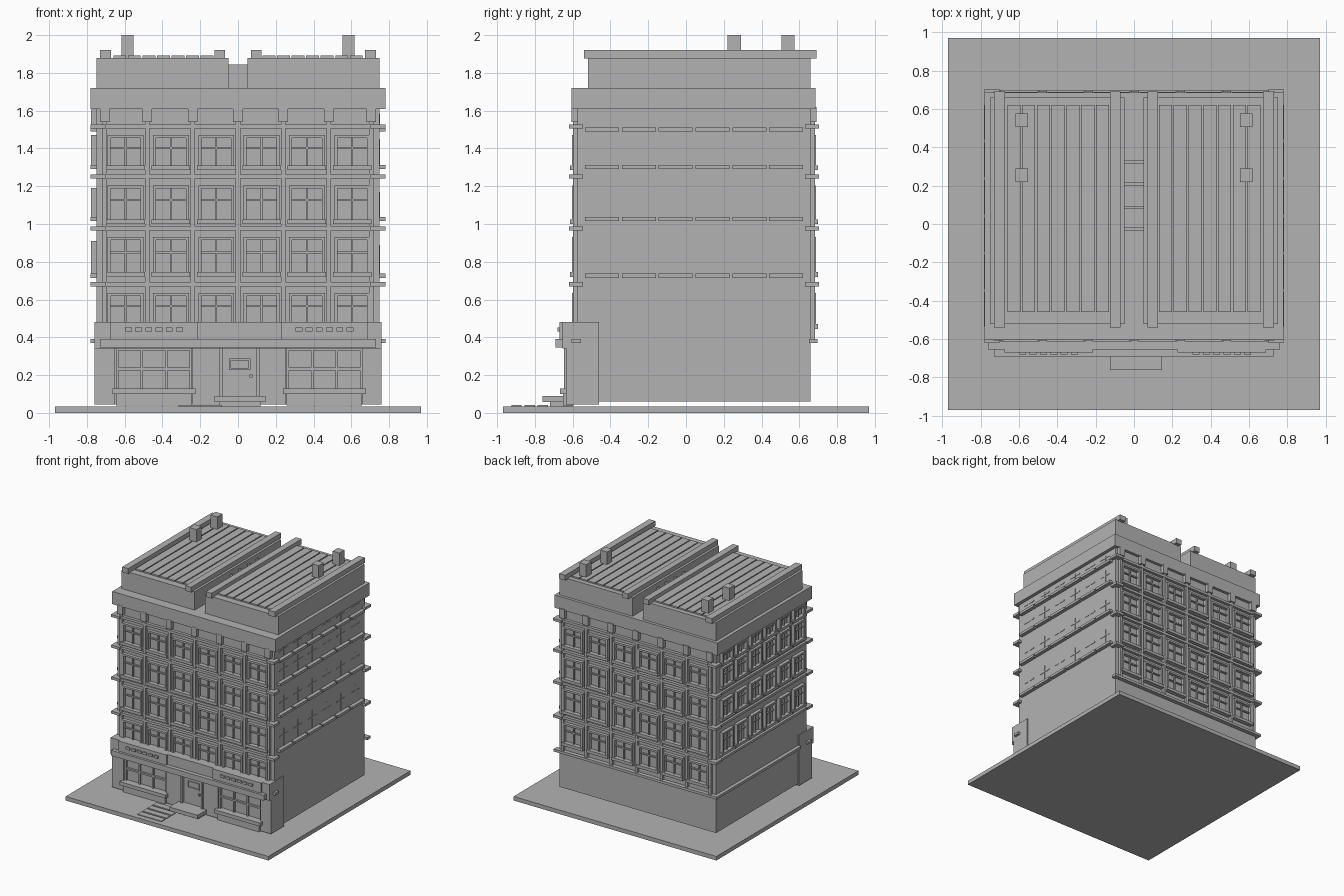
import bpy, bmesh
from mathutils import Vector

cube = bpy.data.objects.get("Cube")
if cube:
    bpy.data.objects.remove(cube, do_unlink=True)

grey = bpy.data.materials.new("plain grey")
grey.use_nodes = True
grey.diffuse_color = (0.45, 0.45, 0.45, 1)
grey.node_tree.nodes["Principled BSDF"].inputs["Base Color"].default_value = (0.45, 0.45, 0.45, 1)

parts = {}


def box(name, x, y, z):
    """Add an axis-aligned box, given by three (low, high) ranges, to a part."""
    bm = parts.setdefault(name, bmesh.new())
    verts = bmesh.ops.create_cube(bm, size=1)["verts"]
    for v in verts:
        v.co = Vector([(a + b) / 2 + c * abs(b - a) for (a, b), c in zip((x, y, z), v.co)])


FRONT, BACK, LEFT, RIGHT = -0.575, 0.66, 0.75, -0.75


def wall_box(side, name, u, depth, z):
    """Box on a wall: u runs along the wall, depth goes outward."""
    name = side + "_" + name
    face, sign = {"front": (FRONT, -1), "back": (BACK, 1),
                  "left": (LEFT, 1), "right": (RIGHT, -1)}[side]
    out = sorted(face + sign * d for d in depth)
    if side in ("front", "back"):
        box(name, u, out, z)
    else:
        box(name, out, u, z)


def window(side, c, w, z0, z1, out=0.028):
    """Framed window with crossed glazing bars."""
    t = 0.016
    h = w / 2
    for a, b in ((c - h, c - h + t), (c + h - t, c + h)):
        wall_box(side, "window_frames", (a, b), (-0.01, out), (z0, z1))
    wall_box(side, "window_frames", (c - h, c + h), (-0.01, out), (z1 - t, z1))
    glazing(side, c, w - 2 * t, z0, z1 - t, out * 0.5)


def glazing(side, c, w, z0, z1, out):
    m = (z0 + z1) / 2 + 0.02
    wall_box(side, "glazing_bars", (c - 0.005, c + 0.005), (-0.01, out), (z0, z1))
    wall_box(side, "glazing_bars", (c - w / 2, c + w / 2), (-0.01, out), (m - 0.005, m + 0.005))


# Ground slab and main body
box("ground_slab", (-0.97, 0.97), (-0.97, 0.97), (0, 0.035))
box("main_body", (RIGHT, LEFT), (FRONT, BACK), (0.06, 1.65))
box("cornice", (-0.78, 0.78), (-0.605, 0.685), (1.61, 1.72))

# Front and back walls: windows, pilasters, floor bands, brackets
floor_bands = (0.67, 0.965, 1.24, 1.505)
sills = (0.445, 0.72, 1.0, 1.285)
for side in ("front", "back"):
    for sill, band in zip(sills, floor_bands):
        for i in range(6):
            c = (i - 2.5) * 0.24 + 0.005
            window(side, c, 0.19, sill + 0.025, band - 0.035)
            wall_box(side, "window_sills", (c - 0.102, c + 0.102), (-0.01, 0.038), (sill, sill + 0.025))
        wall_box(side, "floor_bands", (-0.745, 0.745), (-0.01, 0.025), (band, band + 0.022))
        for s in (-1, 1):
            wall_box(side, "band_ends", sorted((s * 0.7, s * 0.78)), (-0.03, 0.045), (band, band + 0.022))
    for i in range(-3, 4):
        x = i * 0.24 * (0.98 if abs(i) == 3 else 1)
        low = 0.38
        wall_box(side, "pilasters", (x - 0.012, x + 0.012), (-0.01, 0.022), (low, 1.62))
        wall_box(side, "brackets", (x - 0.026, x + 0.026), (-0.01, 0.032), (1.54, 1.62))
wall_box("back", "base_band", (-0.78, 0.78), (-0.01, 0.035), (0.37, 0.392))

# Side walls: full windows on one side, sunken crosses on the other
for sill, top in ((0.715, 0.91), (1.015, 1.19), (1.29, 1.47), (1.49, 1.605)):
    for i in range(6):
        c = -0.445 + i * 0.195
        for side in ("left", "right"):
            wall_box(side, "window_sills", (c - 0.09, c + 0.09), (-0.01, 0.032), (sill, sill + 0.022))
        window("right", c, 0.15, sill + 0.022, top)
        glazing("left", c, 0.12, sill + 0.022, top - 0.02, 0.003)
for z in floor_bands[:3]:
    wall_box("right", "floor_bands", (FRONT, BACK), (-0.01, 0.02), (z, z + 0.02))
wall_box("right", "base_band", (-0.46, BACK), (-0.01, 0.03), (0.37, 0.392))

# Attic halves, roof beams, slats and chimneys, mirrored
for s in (-1, 1):
    def mirrored(a, b):
        return sorted((s * a, s * b))
    box("attic", mirrored(0.05, 0.75), (-0.52, 0.66), (1.70, 1.88))
    for a, b in ((0.07, 0.125), (0.672, 0.73)):
        box("roof_beams", mirrored(a, b), (-0.54, 0.69), (1.875, 1.92))
    for i in range(7):
        a = 0.13 + i * 0.077
        box("roof_slats", mirrored(a, a + 0.068), (-0.46, 0.62), (1.875, 1.892))
    for y in (0.22, 0.505):
        box("chimneys", mirrored(0.552, 0.617), (y, y + 0.07), (1.875, 2.0))

# Thin cross walls in the roof gap
for y in (-0.035, 0.078, 0.2, 0.315):
    box("roof_gap_walls", (-0.052, 0.052), (y, y + 0.016), (1.70, 1.845))

# Shop front block with openings between piers
PIER, GLASS = -0.635, -0.605
box("shop_core", (-0.76, 0.76), (GLASS, -0.46), (0.045, 0.48))
for a, b in ((-0.76, -0.65), (-0.24, -0.1), (0.11, 0.255), (0.66, 0.76)):
    box("shop_piers", (a, b), (PIER, GLASS + 0.01), (0.045, 0.36))
box("shop_fascia", (-0.76, 0.76), (-0.655, GLASS + 0.01), (0.34, 0.48))
box("shop_canopy_band", (-0.73, 0.73), (-0.69, -0.63), (0.345, 0.392))
for s in (-1, 1):
    box("shop_side_blocks", sorted((s * 0.74, s * 0.78)), (-0.605, -0.555), (0.37, 0.392))

# Display windows and sign panels
for c in (-0.445, 0.4575):
    box("shop_signs", (c - 0.23, c + 0.23), (-0.67, -0.64), (0.39, 0.48))
    for i in range(6):
        x = c + (i - 2.5) * 0.054
        box("sign_studs", (x - 0.018, x + 0.018), (-0.68, -0.66), (0.43, 0.452))
    box("display_bases", (c - 0.2, c + 0.2), (-0.65, GLASS + 0.01), (0.04, 0.105))
    box("display_sills", (c - 0.22, c + 0.22), (-0.668, GLASS + 0.01), (0.1, 0.13))
    for i in range(4):
        x = c + (i - 1.5) * 0.13
        box("display_bars", (x - 0.007, x + 0.007), (-0.622, GLASS + 0.01), (0.12, 0.345))
    for z in (0.225, 0.33):
        box("display_bars", (c - 0.2, c + 0.2), (-0.622, GLASS + 0.01), (z, z + 0.014))

# Door
for a, b in ((-0.1, -0.083), (0.097, 0.114)):
    box("door_frame", (a, b), (-0.645, GLASS + 0.01), (0.085, 0.345))
box("door_panel", (-0.083, 0.097), (-0.62, GLASS + 0.01), (0.085, 0.34))
for a, b in ((-0.048, -0.038), (0.055, 0.065)):
    box("door_window_frame", (a, b), (-0.628, -0.61), (0.228, 0.288))
for z in (0.228, 0.278):
    box("door_window_frame", (-0.048, 0.065), (-0.628, -0.61), (z, z + 0.01))
box("door_knob", (0.062, 0.078), (-0.636, -0.61), (0.187, 0.203))

# Doorstep and paving
box("door_step", (-0.125, 0.145), (-0.76, -0.6), (0.058, 0.09))
box("door_step_base", (-0.1, 0.12), (-0.72, -0.6), (0.03, 0.06))
for y in (-0.925, -0.855, -0.785, -0.715):
    box("paving_stones", (-0.315, -0.085), (y, y + 0.055), (0.03, 0.041))

# Turn every part into an object
for name, bm in parts.items():
    mesh = bpy.data.meshes.new(name)
    bm.to_mesh(mesh)
    bm.free()
    mesh.materials.append(grey)
    bpy.context.scene.collection.objects.link(bpy.data.objects.new(name, mesh))
